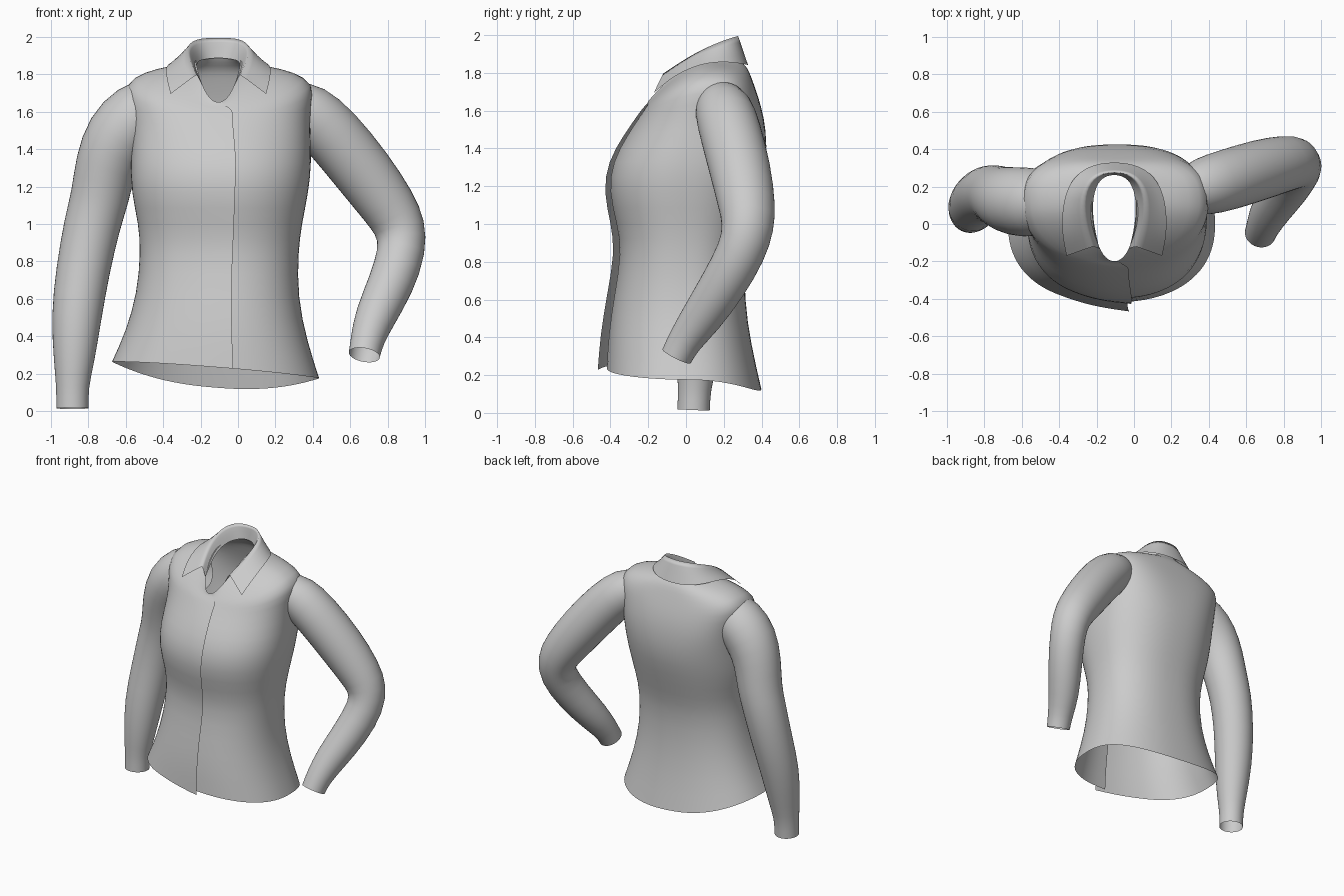
import bpy, bmesh, math
from mathutils import Vector

cube = bpy.data.objects.get("Cube")
if cube:
    bpy.data.objects.remove(cube, do_unlink=True)

grey = bpy.data.materials.new("cloth_grey")
grey.use_nodes = True
colour = (0.6, 0.6, 0.6, 1)
grey.diffuse_color = colour
grey.node_tree.nodes["Principled BSDF"].inputs["Base Color"].default_value = colour


def loft(name, rows, closed, levels=1):
    """Skin a list of point rows into one open cloth surface."""
    bm = bmesh.new()
    grid = [[bm.verts.new(point) for point in row] for row in rows]
    count = len(grid[0])
    for low, high in zip(grid, grid[1:]):
        for k in range(count if closed else count - 1):
            after = (k + 1) % count
            bm.faces.new((low[k], low[after], high[after], high[k]))
    bmesh.ops.recalc_face_normals(bm, faces=bm.faces)
    mesh = bpy.data.meshes.new(name)
    bm.to_mesh(mesh)
    bm.free()
    mesh.materials.append(grey)
    for polygon in mesh.polygons:
        polygon.use_smooth = True
    obj = bpy.data.objects.new(name, mesh)
    bpy.context.collection.objects.link(obj)
    subsurf = obj.modifiers.new("smooth_cloth", "SUBSURF")
    subsurf.levels = subsurf.render_levels = levels
    subsurf.boundary_smooth = "PRESERVE_CORNERS"
    return obj


def signed_power(value, power):
    return math.copysign(abs(value) ** power, value)


# Torso rings: centre x, half width, front y, back y, then front, side and back height
torso_rings = [
    (-.12, .555, -.42, .40, .235, .22, .125),
    (-.115, .485, -.41, .345, .42, .40, .36),
    (-.11, .43, -.38, .31, .62, .62, .60),
    (-.10, .422, -.34, .31, .85, .85, .85),
    (-.095, .437, -.365, .35, 1.0, 1.0, 1.0),
    (-.097, .475, -.41, .395, 1.17, 1.17, 1.17),
    (-.09, .485, -.39, .43, 1.33, 1.33, 1.33),
    (-.09, .475, -.31, .425, 1.47, 1.5, 1.5),
    (-.10, .49, -.25, .40, 1.56, 1.64, 1.62),
    (-.10, .51, -.225, .37, 1.60, 1.75, 1.71),
    (-.10, .40, -.215, .345, 1.615, 1.815, 1.78),
    (-.105, .26, -.205, .325, 1.63, 1.845, 1.83),
    (-.105, .16, -.20, .29, 1.64, 1.86, 1.86),
    (-.105, .12, -.20, .265, 1.65, 1.875, 1.90),
]


def torso_row(index, ring, samples=44, seam=0.13, tuck=0.08):
    centre, width, front, back, front_z, side_z, back_z = ring
    # The side line moves back towards the shoulder ridge
    middle = min(0.12, 0.03 * max(0, index - 5))
    start = seam - math.pi / 2 - tuck
    row = []
    for k in range(samples + 1):
        angle = start + (2 * math.pi + tuck) * k / samples
        c, s = math.cos(angle), math.sin(angle)
        # Broad shoulder blades behind, rounder chest in front
        if s > 0:
            depth, end_z, fall = back - middle, back_z, s * s
            boxy = 0.72 if 6 < index < 11 else 0.85
        else:
            depth, end_z, fall = middle - front, front_z, abs(s) ** 1.6
            boxy = 0.87 if index < 7 else 0.95
        x = centre + width * signed_power(c, boxy)
        y = middle + depth * signed_power(s, boxy)
        z = side_z + (end_z - side_z) * fall
        # The hem hangs lower on the left
        z -= 0.08 * (x - centre) * max(0, 1 - index / 3)
        # The free edge of the front opening lifts over the other panel
        lift = max(0, (k - samples + 4) / 4)
        y -= 0.05 * (1 - index / 13) * lift ** 1.5
        row.append((x, y, z))
    return row


loft("torso", [torso_row(i, ring) for i, ring in enumerate(torso_rings)], False)


def sleeve(name, path, sides=20):
    """Sweep a round sleeve along points given as x, y, z, radius."""
    points = [Vector(p[:3]) for p in path]
    normal = Vector((0, 1, 0))
    rows = []
    for i, point in enumerate(points):
        ahead, behind = points[min(i + 1, len(points) - 1)], points[max(i - 1, 0)]
        tangent = (ahead - behind).normalized()
        normal = (normal - tangent * normal.dot(tangent)).normalized()
        side = tangent.cross(normal)
        turns = [2 * math.pi * k / sides for k in range(sides)]
        rows.append([point + (normal * math.cos(a) + side * math.sin(a)) * path[i][3]
                     for a in turns])
    loft(name, rows, True)


# Right sleeve hangs straight down
sleeve("right_sleeve", [
    (-.42, .12, 1.64, .155), (-.53, .115, 1.585, .19), (-.645, .12, 1.475, .187),
    (-.71, .14, 1.31, .167), (-.735, .16, 1.15, .157), (-.78, .165, 1.0, .153),
    (-.83, .14, .75, .145), (-.865, .09, .5, .137), (-.877, .055, .25, .108),
    (-.885, .045, .13, .087), (-.885, .04, .015, .087),
])

# Left sleeve bends at the elbow and comes forward
sleeve("left_sleeve", [
    (.27, .17, 1.65, .12), (.37, .2, 1.61, .16), (.50, .235, 1.49, .166),
    (.67, .29, 1.28, .165), (.81, .325, 1.09, .152), (.87, .33, .98, .14),
    (.88, .3, .86, .13), (.82, .2, .68, .125), (.73, .08, .5, .112),
    (.69, -.01, .38, .09), (.675, -.05, .3, .085),
])

# Collar: half stations from the back to the front, mirrored about the neck
collar_rows = {
    "stand": [(0, .27, 1.89), (.08, .245, 1.88), (.115, .15, 1.87),
              (.115, .04, 1.83), (.10, -.05, 1.78), (.08, -.13, 1.73)],
    "fold": [(0, .28, 2.0), (.10, .265, 2.0), (.16, .18, 1.97),
             (.165, .07, 1.92), (.145, -.03, 1.86), (.115, -.12, 1.80)],
    "fall": [(0, .335, 1.84), (.14, .315, 1.845), (.24, .23, 1.86),
             (.28, .09, 1.855), (.28, -.06, 1.79), (.255, -.17, 1.695)],
}


def mirrored(half, neck_x=-0.105):
    right = [(neck_x - x, y, z) for x, y, z in reversed(half[1:])]
    return right + [(neck_x + x, y, z) for x, y, z in half]


collar = loft("collar", [mirrored(half) for half in collar_rows.values()], False, 2)

# Keep the folded top edge of the collar crisp
crease = collar.data.attributes.new("crease_edge", "FLOAT", "EDGE")
stations = len(mirrored(collar_rows["fold"]))
for edge in collar.data.edges:
    if all(v // stations == 1 for v in edge.vertices):
        crease.data[edge.index].value = 0.8
